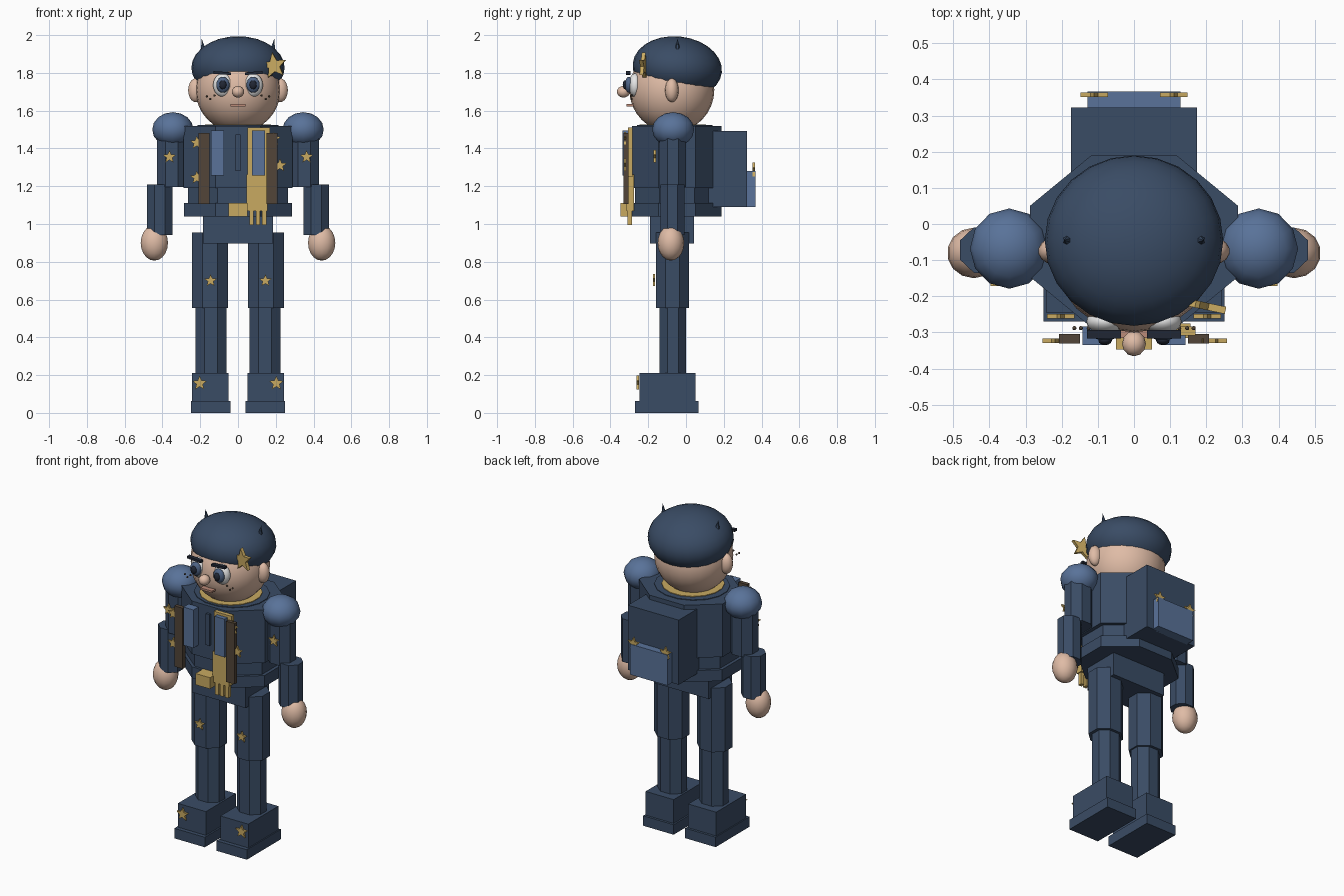
import bpy, bmesh, math
from mathutils import Matrix, Vector

if "Cube" in bpy.data.objects:
    bpy.data.objects.remove(bpy.data.objects["Cube"])


def material(name, rgb):
    m = bpy.data.materials.new(name)
    m.diffuse_color = (*rgb, 1)
    m.use_nodes = True
    m.node_tree.nodes["Principled BSDF"].inputs["Base Color"].default_value = m.diffuse_color
    return m


NAVY = material("navy cloth", (.042, .072, .13))
BLUE = material("light blue cloth", (.10, .17, .32))
SKIN = material("skin", (.74, .50, .38))
GOLD = material("gold", (.58, .40, .12))
BROWN = material("brown leather", (.085, .06, .04))
WHITE = material("eye white", (.82, .82, .82))
IRIS = material("iris blue", (.08, .13, .24))
DARK = material("dark hair", (.015, .02, .035))
LIP = material("lip", (.50, .26, .19))


def finish(name, bm, mat, smooth=False):
    bmesh.ops.recalc_face_normals(bm, faces=bm.faces)
    me = bpy.data.meshes.new(name)
    bm.to_mesh(me)
    bm.free()
    me.materials.append(mat)
    ob = bpy.data.objects.new(name, me)
    bpy.context.collection.objects.link(ob)
    if smooth:
        bpy.ops.object.select_all(action='DESELECT')
        ob.select_set(True)
        bpy.context.view_layer.objects.active = ob
        bpy.ops.object.shade_smooth_by_angle(angle=math.radians(40))
    return ob


def box(name, x, y, z, mat):
    """Box from (min, max) pairs on each axis."""
    bm = bmesh.new()
    size = Matrix.Diagonal((x[1] - x[0], y[1] - y[0], z[1] - z[0], 1))
    mid = Vector((sum(x) / 2, sum(y) / 2, sum(z) / 2))
    bmesh.ops.create_cube(bm, size=1, matrix=Matrix.Translation(mid) @ size)
    return finish(name, bm, mat)


def prism(name, cx, cy, hx, hy, z, mat, sides=8):
    """Upright prism with flat sides at the half widths hx and hy."""
    bm = bmesh.new()
    k = 1 / math.cos(math.pi / sides)
    ring = []
    for i in range(sides):
        a = (i + .5) * 2 * math.pi / sides
        ring.append(bm.verts.new((cx + hx * k * math.cos(a), cy + hy * k * math.sin(a), z[0])))
    face = bm.faces.new(ring)
    top = bmesh.ops.extrude_face_region(bm, geom=[face])["geom"]
    bmesh.ops.translate(bm, vec=(0, 0, z[1] - z[0]),
                        verts=[v for v in top if isinstance(v, bmesh.types.BMVert)])
    return finish(name, bm, mat)


def ball(name, c, r, mat, seg=16, rings=10, tilt=0):
    bm = bmesh.new()
    m = Matrix.Translation(c) @ Matrix.Rotation(tilt, 4, 'X') @ Matrix.Diagonal((*r, 1))
    bmesh.ops.create_uvsphere(bm, u_segments=seg, v_segments=rings, radius=1, matrix=m)
    return finish(name, bm, mat, True)


def star(name, c, r, depth=.012, turn=0, roll=0):
    """Five pointed star facing the front."""
    bm = bmesh.new()
    m = Matrix.Translation(c) @ Matrix.Rotation(turn, 4, 'Z')
    ring = []
    for i in range(10):
        a = math.pi / 2 + i * math.pi / 5 + roll
        q = r if i % 2 == 0 else r * .45
        ring.append(bm.verts.new(m @ Vector((q * math.cos(a), -depth / 2, q * math.sin(a)))))
    face = bm.faces.new(ring)
    back = bmesh.ops.extrude_face_region(bm, geom=[face])["geom"]
    bmesh.ops.translate(bm, vec=m.to_3x3() @ Vector((0, depth, 0)),
                        verts=[v for v in back if isinstance(v, bmesh.types.BMVert)])
    return finish(name, bm, GOLD)


# Head and cap
ball("head", (0, -.075, 1.71), (.225, .225, .225), SKIN, 24, 16)
ball("cap", (0, -.046, 1.827), (.247, .237, .166), NAVY, 24, 14, math.radians(-6))
star("cap_star", (.192, -.226, 1.838), .07, .02, math.radians(-12), .15)

# Face centre
ball("nose", (0, -.331, 1.70), (.033, .035, .031), SKIN, 12, 8)
box("mouth", (-.04, .04), (-.315, -.27), (1.623, 1.635), LIP)

# Torso, hem, collar, neck scarf and hips
prism("upper_torso", 0, -.048, .288, .237, (1.19, 1.52), NAVY)
prism("lower_torso", 0, -.048, .265, .222, (1.08, 1.20), NAVY)
prism("hem", 0, -.048, .285, .237, (1.04, 1.11), NAVY)
prism("collar", 0, -.06, .215, .20, (1.50, 1.524), NAVY, 16)
prism("scarf_ring", 0, -.07, .175, .175, (1.50, 1.528), GOLD, 16)
box("hips", (-.185, .185), (-.19, .042), (.897, 1.06), NAVY)

# Chest front: buckle, button strip and hanging scarf
box("buckle", (-.05, .05), (-.347, -.27), (1.04, 1.11), GOLD)
box("button_strip", (-.013, .013), (-.30, -.27), (1.28, 1.475), NAVY)
box("scarf_upper", (.05, .17), (-.308, -.283), (1.25, 1.51), GOLD)
box("scarf_lower", (.045, .157), (-.315, -.275), (1.07, 1.262), GOLD)
for i in range(3):
    x = .06 + i * .034
    box("scarf_fringe", (x, x + .022), (-.31, -.285), (.995, 1.08), GOLD)
for x, z in ((-.218, 1.43), (-.218, 1.245), (.222, 1.31), (.19, 1.45)):
    star("vest_star", (x, -.323, z), .037)

# Backpack
box("backpack", (-.175, .175), (.12, .322), (1.09, 1.493), NAVY)
box("backpack_pocket", (-.128, .128), (.31, .367), (1.09, 1.28), BLUE)

# Everything that comes in pairs
for s in (-1, 1):
    def span(a, b):
        return (min(s * a, s * b), max(s * a, s * b))

    # Eye, brow, ear and freckles
    ball("eye", (s * .08, -.27, 1.735), (.052, .034, .062), WHITE, 16, 12)
    ball("iris", (s * .08, -.302, 1.737), (.036, .022, .042), IRIS, 14, 10)
    ball("pupil", (s * .08, -.322, 1.737), (.019, .013, .024), DARK, 12, 8)
    brow = box("brow", (-.047, .047), (-.012, .012), (-.007, .007), DARK)
    brow.location = (s * .083, -.305, 1.799)
    brow.rotation_euler = (0, -s * .07, 0)
    ball("ear", (s * .224, -.075, 1.708), (.041, .036, .063), SKIN, 14, 10)
    for fx, fz in ((.125, 1.68), (.147, 1.662), (.165, 1.676)):
        ball("freckle", (s * fx, -.288, fz), (.006, .006, .006), BROWN, 8, 6)

    # Small horn on the cap
    bm = bmesh.new()
    bmesh.ops.create_cone(bm, cap_ends=True, segments=6, radius1=.018, radius2=0, depth=.075)
    horn = finish("cap_horn", bm, NAVY)
    horn.location = (s * .187, -.045, 1.945)
    horn.rotation_euler = (0, s * .15, 0)

    # Arm
    ball("shoulder", (s * .345, -.068, 1.50), (.109, .111, .092), BLUE, 12, 8)
    prism("upper_arm", s * .35, -.07, .079, .07, (1.195, 1.47), NAVY)
    prism("forearm", s * .415, -.072, .067, .063, (.942, 1.21), NAVY)
    ball("hand", (s * .443, -.08, .90), (.074, .07, .094), SKIN, 14, 10)
    star("sleeve_star", (s * .363, -.165, 1.355), .036)

    # Leg and boot
    prism("thigh", s * .148, -.072, .096, .088, (.555, .955), NAVY)
    prism("shin", s * .143, -.07, .082, .07, (.20, .56), NAVY)
    box("boot", span(.05, .243), (-.245, .05), (.055, .21), NAVY)
    box("sole", span(.04, .25), (-.27, .065), (0, .062), NAVY)
    star("knee_star", (s * .145, -.17, .70), .034)
    star("boot_star", (s * .203, -.255, .157), .04)

    # Vest straps, lapels and pocket stars
    box("strap", span(.15, .208), (-.33, -.305), (1.105, 1.483), BROWN)
    box("lapel", span(.073, .142), (-.335, -.283), (1.257, 1.495), BLUE)
    star("pocket_star", (s * .11, .358, 1.285), .04)
